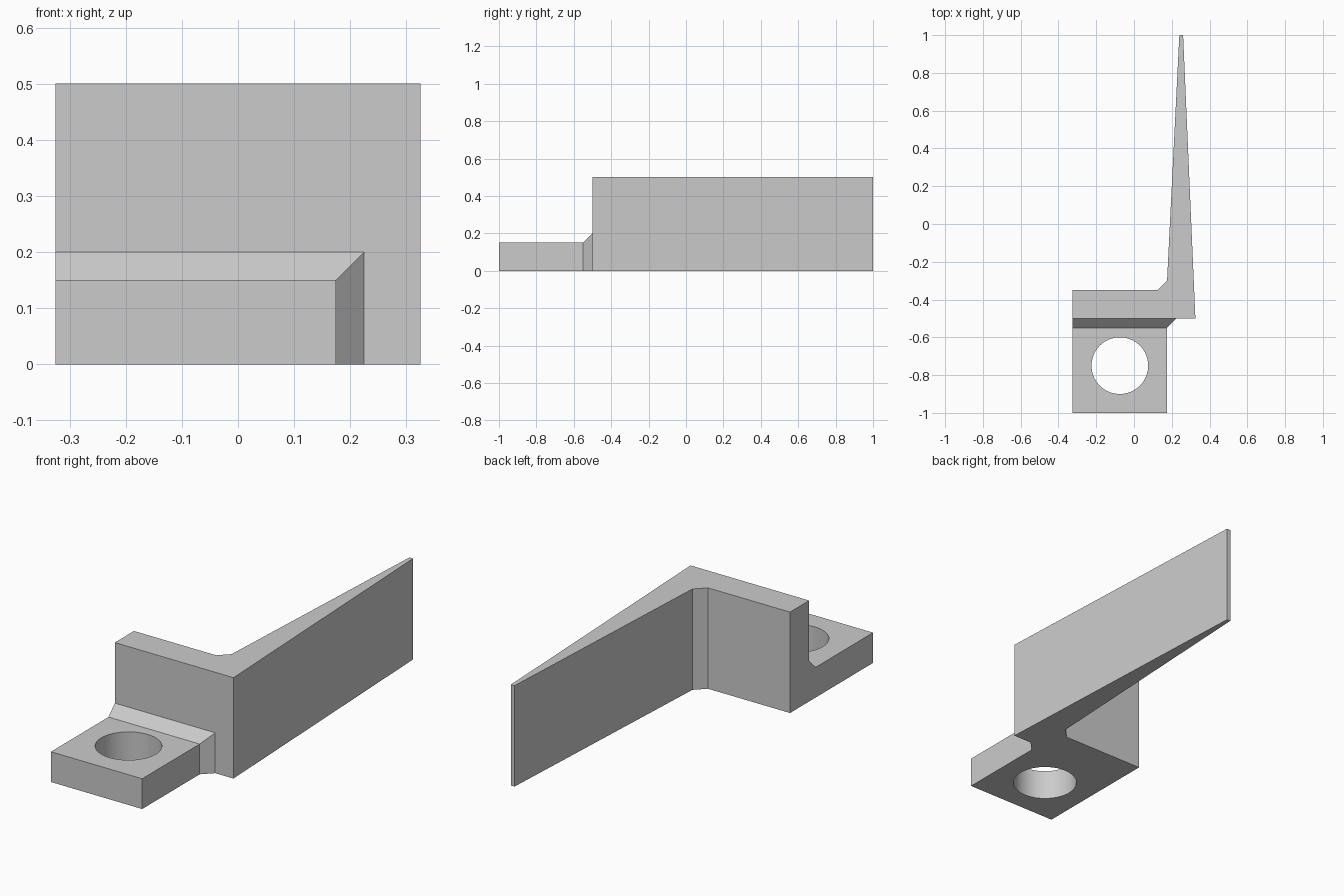
import bpy
import bmesh
from math import radians

if "Cube" in bpy.data.objects:
    bpy.data.objects.remove(bpy.data.objects["Cube"], do_unlink=True)

grey = bpy.data.materials.new("light grey")
grey.use_nodes = True
colour = (0.6, 0.6, 0.6, 1)
grey.diffuse_color = colour
grey.node_tree.nodes["Principled BSDF"].inputs["Base Color"].default_value = colour


def loft(name, rings):
    """Closed solid through a row of matching rings."""
    bm = bmesh.new()
    loops = [[bm.verts.new(p) for p in ring] for ring in rings]
    n = len(loops[0])
    for a, b in zip(loops, loops[1:]):
        for i in range(n):
            j = (i + 1) % n
            bm.faces.new((a[i], a[j], b[j], b[i]))
    bm.faces.new(loops[0])
    bm.faces.new(loops[-1])
    bmesh.ops.recalc_face_normals(bm, faces=bm.faces)
    mesh = bpy.data.meshes.new(name)
    bm.to_mesh(mesh)
    bm.free()
    mesh.materials.append(grey)
    obj = bpy.data.objects.new(name, mesh)
    bpy.context.collection.objects.link(obj)
    return obj


def combine(target, other, operation):
    """Apply a boolean and discard the second solid."""
    mod = target.modifiers.new(operation.title(), "BOOLEAN")
    mod.operation = operation
    mod.solver = "EXACT"
    mod.object = other
    bpy.context.view_layer.objects.active = target
    bpy.ops.object.modifier_apply(modifier=mod.name)
    bpy.data.objects.remove(other, do_unlink=True)


LEFT = -0.325

# Upright wall and long tapered blade, with a chamfered inner corner
outline = [(LEFT, -0.5), (0.325, -0.5), (0.26, 1), (0.24, 1),
           (0.175, -0.3), (0.125, -0.35), (LEFT, -0.35)]
bracket = loft("tapered_bracket", [[(x, y, z) for x, y in outline] for z in (0, 0.5)])

# Mounting tab that flares where it meets the wall
sections = [(-1, 0.175, 0.15), (-0.55, 0.175, 0.15), (-0.5, 0.225, 0.2), (-0.45, 0.225, 0.2)]
tab = loft("mounting_tab", [[(LEFT, y, 0), (x, y, 0), (x, y, z), (LEFT, y, z)]
                            for y, x, z in sections])

# Round through hole in the tab
bpy.ops.mesh.primitive_cylinder_add(vertices=64, radius=0.15, depth=0.6,
                                    location=(-0.075, -0.75, 0.1))
hole = bpy.context.object
hole.name = "hole_cutter"
hole.hide_render = True
hole.data.materials.append(grey)

combine(tab, hole, "DIFFERENCE")
combine(bracket, tab, "UNION")

# Smooth hole wall, crisp edges elsewhere
bpy.ops.object.select_all(action="DESELECT")
bracket.select_set(True)
bpy.context.view_layer.objects.active = bracket
bpy.ops.object.shade_smooth_by_angle(angle=radians(30))
